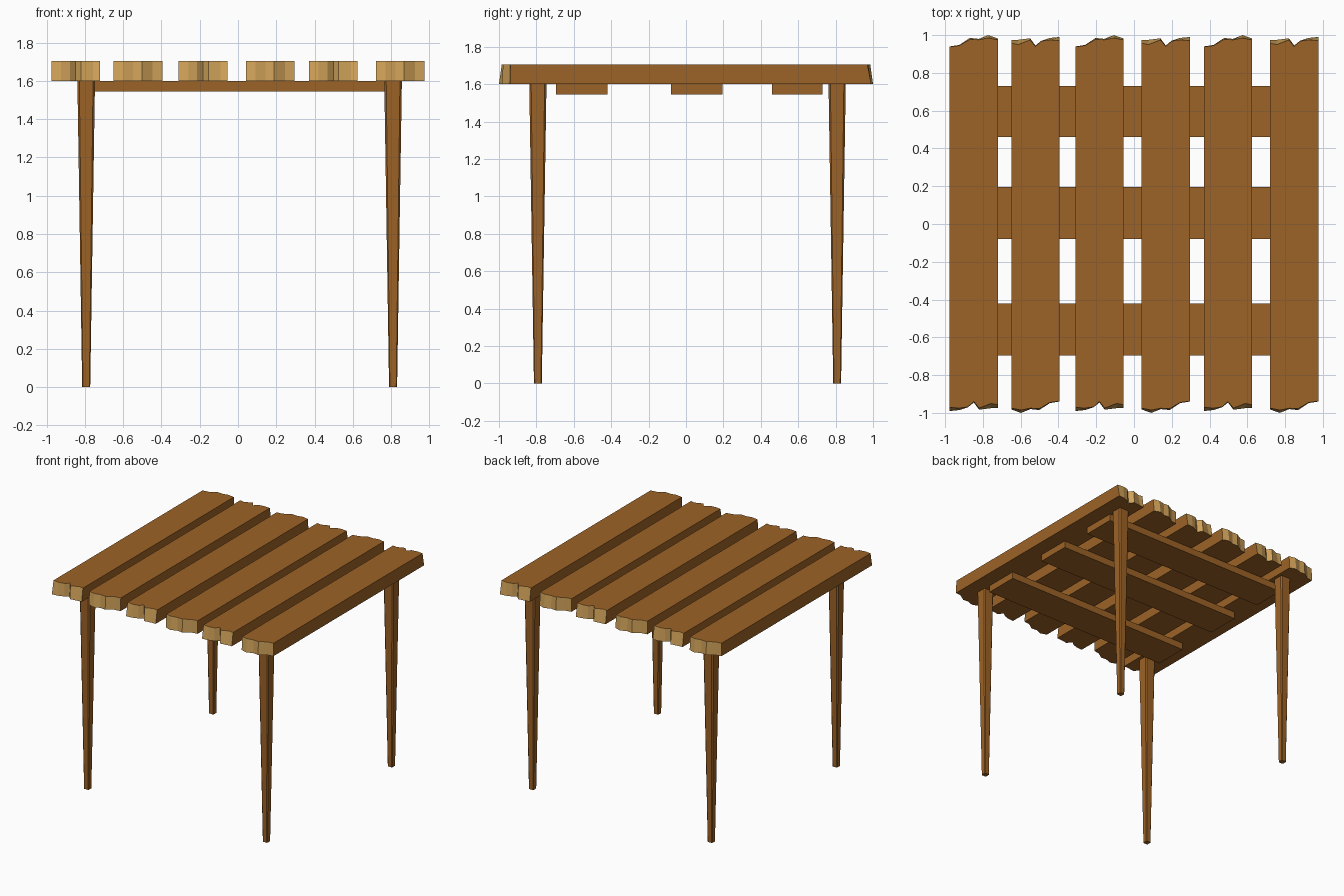
import bpy, bmesh
from mathutils import Matrix

if "Cube" in bpy.data.objects:
    bpy.data.objects.remove(bpy.data.objects["Cube"])


def material(name, rgb):
    m = bpy.data.materials.new(name)
    m.diffuse_color = (*rgb, 1)
    m.use_nodes = True
    m.node_tree.nodes["Principled BSDF"].inputs["Base Color"].default_value = m.diffuse_color
    return m


WOOD = material("brown_wood", (0.34, 0.125, 0.02))
CUT = material("cut_wood", (0.63, 0.36, 0.1))


def finish(name, bm, mats):
    bmesh.ops.recalc_face_normals(bm, faces=bm.faces)
    me = bpy.data.meshes.new(name)
    bm.to_mesh(me)
    bm.free()
    ob = bpy.data.objects.new(name, me)
    for m in mats:
        me.materials.append(m)
    bpy.context.collection.objects.link(ob)
    return ob


# Broken plank ends: (fraction across, y at bottom edge, y at top edge)
W = 0.255
NOTCHED = [(0, -.99, -.97), (.2, -.985, -.975), (.38, -.97, -.968), (.5, -.945, -.94),
           (.61, -.983, -.975), (.86, -.975, -.95), (1, -.973, -.957)]
ROUNDED = [(1, .982, .975), (.8, 1.0, .985), (.6, .98, .975),
           (.42, .985, .978), (.2, .948, .945), (0, .94, .938)]


def plank(name, x, turned):
    bm = bmesh.new()
    outline = NOTCHED + ROUNDED
    low = [bm.verts.new(((u - .5) * W, yb, 1.6)) for u, yb, yt in outline]
    high = [bm.verts.new(((u - .5) * W, yt, 1.705)) for u, yb, yt in outline]
    bm.faces.new(low[::-1])
    bm.faces.new(high)
    n = len(outline)
    for i in range(n):
        j = (i + 1) % n
        f = bm.faces.new((low[i], low[j], high[j], high[i]))
        # long sides stay brown, broken ends are pale
        f.material_index = 0 if i in (len(NOTCHED) - 1, n - 1) else 1
    if turned:
        bm.transform(Matrix.Rotation(3.14159265, 4, 'Z'))
    bm.transform(Matrix.Translation((x, 0, 0)))
    finish(name, bm, [WOOD, CUT])


# Table top planks, every second one turned end for end
for i, x in enumerate((-.848, -.522, -.183, .168, .498, .848)):
    plank(f"top_plank_{i + 1}", x, i % 2 == 1)

# Cross boards under the planks
for i, (y0, y1) in enumerate(((-.695, -.42), (-.08, .195), (.46, .73))):
    bm = bmesh.new()
    bmesh.ops.create_cube(bm, size=1)
    bm.transform(Matrix.Translation((.008, (y0 + y1) / 2, 1.5725))
                 @ Matrix.Diagonal((1.685, y1 - y0, .055, 1)))
    finish(f"cross_board_{i + 1}", bm, [WOOD])


# Tapered legs with slightly chamfered corners
def leg(name, x, y):
    bm = bmesh.new()
    rings = []
    for z, h in ((0, .021), (1.6, .046)):
        c = h * .78
        pts = [(h, -c), (h, c), (c, h), (-c, h), (-h, c), (-h, -c), (-c, -h), (c, -h)]
        rings.append([bm.verts.new((x + a, y + b, z)) for a, b in pts])
    lo, hi = rings
    bm.faces.new(lo[::-1])
    bm.faces.new(hi)
    for i in range(8):
        j = (i + 1) % 8
        bm.faces.new((lo[i], lo[j], hi[j], hi[i]))
    finish(name, bm, [WOOD])


for side, x in (("left", -.793), ("right", .81)):
    for end, y in (("front", -.792), ("back", .808)):
        leg(f"{end}_{side}_leg", x, y)
